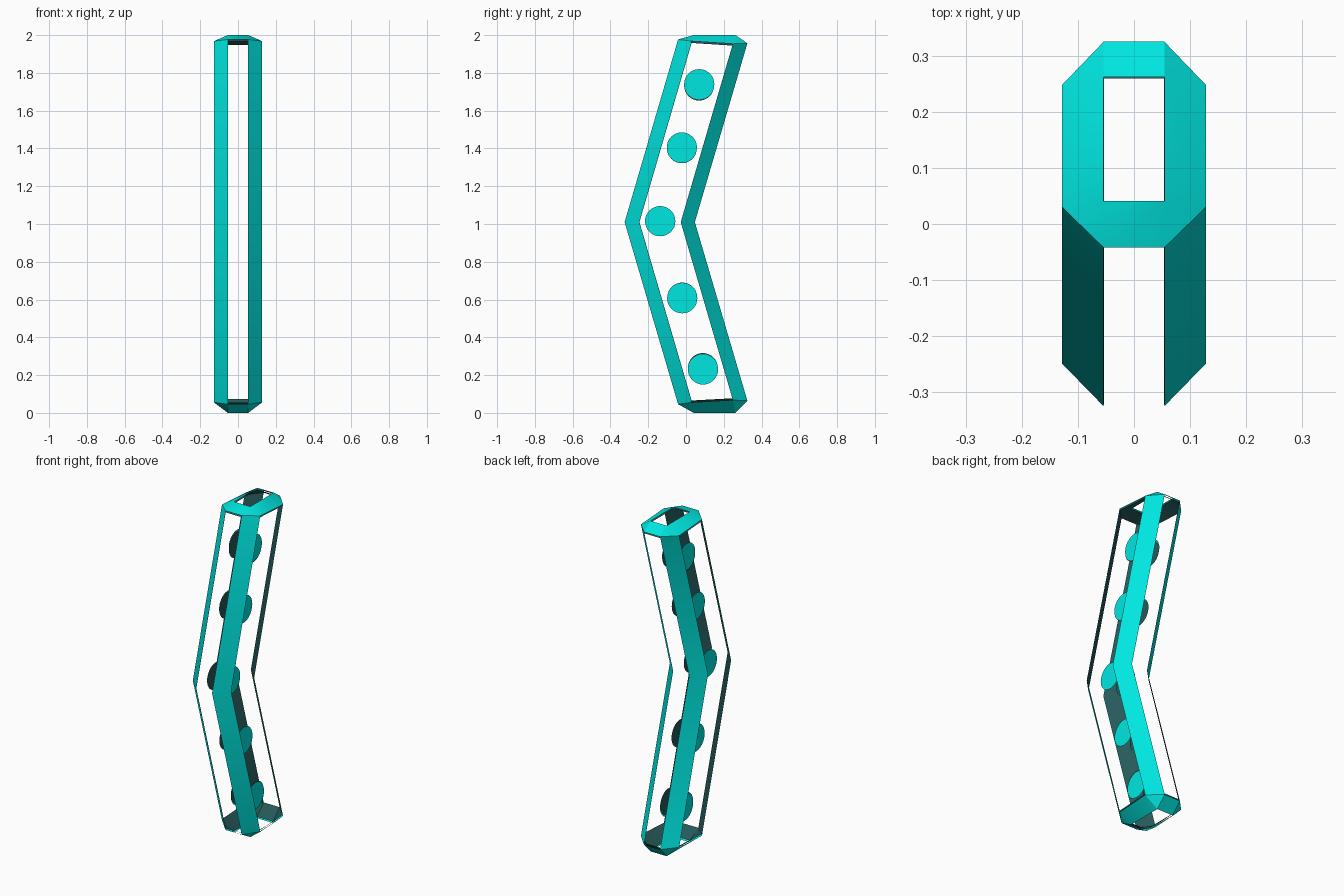
import bpy, bmesh, math
from mathutils import Matrix, Vector

if "Cube" in bpy.data.objects:
    bpy.data.objects.remove(bpy.data.objects["Cube"])

teal = bpy.data.materials.new("teal")
teal.diffuse_color = (0.0, 0.82, 0.77, 1)
teal.use_nodes = True
teal.node_tree.nodes["Principled BSDF"].inputs["Base Color"].default_value = teal.diffuse_color
dark_teal = bpy.data.materials.new("dark_teal")
dark_teal.diffuse_color = (0.02, 0.10, 0.10, 1)
dark_teal.use_nodes = True
dark_teal.node_tree.nodes["Principled BSDF"].inputs["Base Color"].default_value = dark_teal.diffuse_color

SIDE_X = 0.128   # plane of the open side panels
FACE_X = 0.054   # half width of the open front, back, top and bottom panels
CENTRE = Vector((0, 0, 1.003))
LINING = 0.99    # the dark lining is a slightly smaller copy

# Outlines in (y, z), each running bottom, bend, top
front_face = [(-0.042, 0.046), (-0.325, 1.01), (-0.042, 1.977)]
back_face = [(0.325, 0.064), (0.047, 1.01), (0.325, 1.957)]
front_side = [(0.03, 0.056), (-0.249, 1.01), (0.03, 1.968)]
back_side = [(0.248, 0.068), (-0.028, 1.01), (0.248, 1.954)]
cap_front = [(0.041, 0.0), (0.041, 2.0)]
cap_back = [(0.262, 0.0), (0.262, 2.0)]


def add_object(bm, name, material):
    mesh = bpy.data.meshes.new(name)
    bm.to_mesh(mesh)
    mesh.materials.append(material)
    obj = bpy.data.objects.new(name, mesh)
    bpy.context.collection.objects.link(obj)
    bpy.ops.object.select_all(action='DESELECT')
    obj.select_set(True)
    bpy.context.view_layer.objects.active = obj
    bpy.ops.object.shade_smooth_by_angle(angle=math.radians(30))


def finish(bm, name):
    """Teal outside plus a dark lining just inside it, facing inward."""
    add_object(bm, name, teal)
    for v in bm.verts:
        v.co = CENTRE + (v.co - CENTRE) * LINING
    bmesh.ops.reverse_faces(bm, faces=bm.faces)
    add_object(bm, name + "_lining", dark_teal)
    bm.free()


# Bent frame: chamfer strips around open panels
bm = bmesh.new()


def row(points, x):
    return [bm.verts.new((x, y, z)) for y, z in points]


rows = {}
for s in (-1, 1):
    ff, bf = row(front_face, s * FACE_X), row(back_face, s * FACE_X)
    fs, bs = row(front_side, s * SIDE_X), row(back_side, s * SIDE_X)
    cf, cb = row(cap_front, s * FACE_X), row(cap_back, s * FACE_X)
    rows[s] = (ff, bf, cf, cb)
    # four long corner strips
    for a, b in ((ff, fs), (bs, bf)):
        for i in range(2):
            bm.faces.new((a[i], b[i], b[i + 1], a[i + 1]))
    # side strips and corner triangles at both ends
    for end, i in ((0, 0), (1, 2)):
        bm.faces.new((fs[i], bs[i], cb[end], cf[end]))
        bm.faces.new((ff[i], fs[i], cf[end]))
        bm.faces.new((bf[i], bs[i], cb[end]))
# front and back strips at both ends
for end, i in ((0, 0), (1, 2)):
    for f, c in ((0, 2), (1, 3)):
        bm.faces.new((rows[-1][f][i], rows[1][f][i], rows[1][c][end], rows[-1][c][end]))
bmesh.ops.recalc_face_normals(bm, faces=bm.faces)
# make sure the shell faces outward
top = max(bm.faces, key=lambda f: f.calc_center_median().z)
if top.normal.z < 0:
    bmesh.ops.reverse_faces(bm, faces=bm.faces)
finish(bm, "bent_frame")

# Round discs in pairs, facing outward
for n, (y, z) in enumerate([(0.09, 0.23), (-0.02, 0.607), (-0.137, 1.015),
                            (-0.022, 1.405), (0.07, 1.74)]):
    for s, side in ((-1, "left"), (1, "right")):
        bm = bmesh.new()
        bmesh.ops.create_circle(
            bm, cap_ends=True, segments=32, radius=0.08,
            matrix=Matrix.Translation((s * 0.055, y, z)) @ Matrix.Rotation(s * math.pi / 2, 4, 'Y'))
        finish(bm, f"{side}_disc_{n + 1}")
